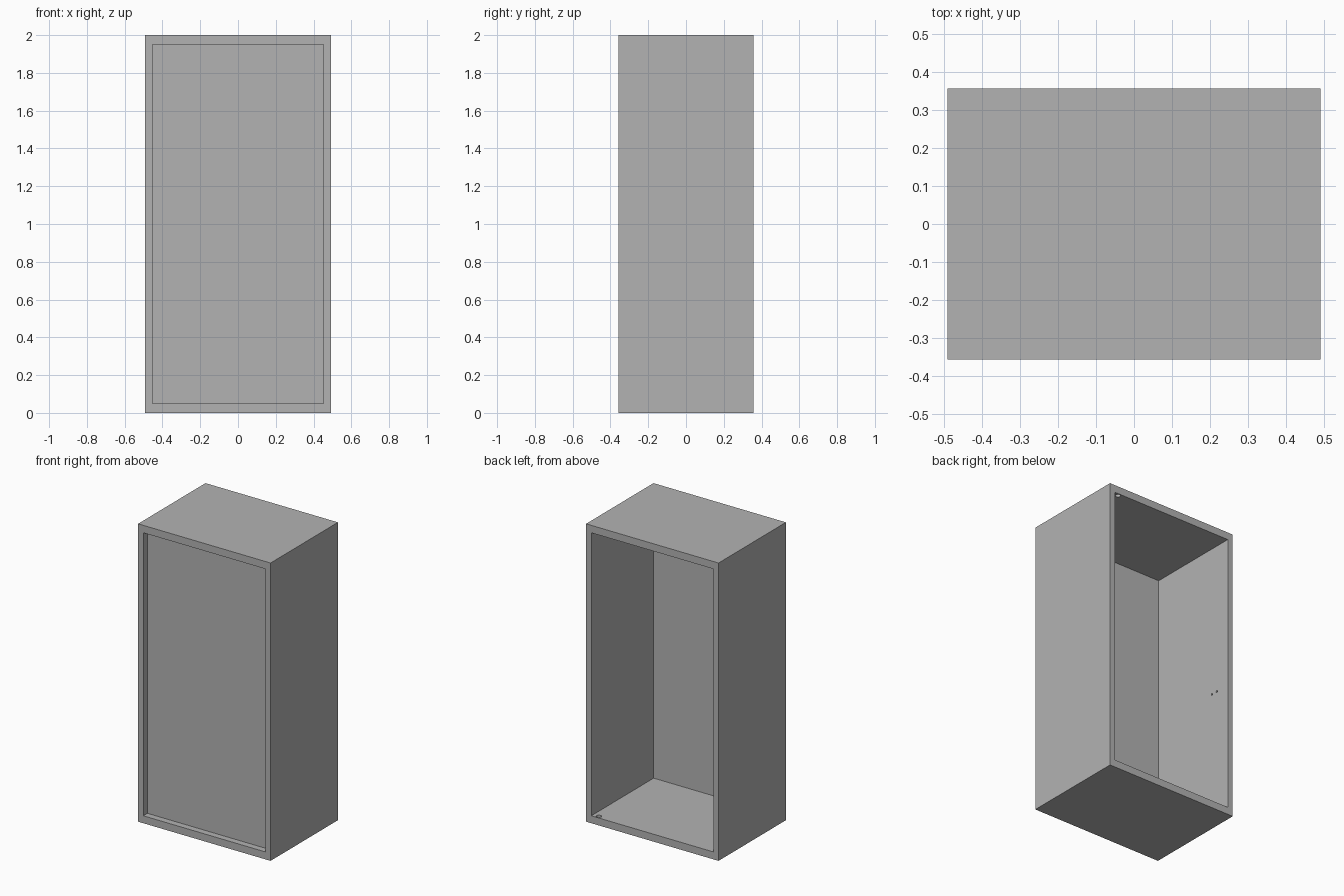
import bpy
import math

if "Cube" in bpy.data.objects:
    bpy.data.objects.remove(bpy.data.objects["Cube"], do_unlink=True)

WIDTH, DEPTH, HEIGHT = 0.984, 0.715, 2.0
SIDE, CAP = 0.039, 0.05            # thickness of the uprights and of the top/bottom
INNER_W, INNER_H = WIDTH - 2 * SIDE, HEIGHT - 2 * CAP

grey = bpy.data.materials.new("plain_grey")
grey.use_nodes = True
colour = (0.45, 0.45, 0.45, 1)
grey.diffuse_color = colour
grey.node_tree.nodes["Principled BSDF"].inputs["Base Color"].default_value = colour


def box(name, size, location):
    bpy.ops.mesh.primitive_cube_add(size=1, location=location)
    ob = bpy.context.object
    ob.name = name
    ob.scale = size
    bpy.ops.object.transform_apply(location=False, rotation=False, scale=True)
    ob.data.materials.append(grey)
    return ob


def peg(name, radius, depth, location, rotation=(0, 0, 0)):
    bpy.ops.mesh.primitive_cylinder_add(vertices=24, radius=radius, depth=depth,
                                        location=location, rotation=rotation)
    ob = bpy.context.object
    ob.name = name
    ob.data.materials.append(grey)
    return ob


def cut(target, cutter):
    cutter.hide_render = True
    mod = target.modifiers.new("cut", 'BOOLEAN')
    mod.operation = 'DIFFERENCE'
    mod.solver = 'EXACT'
    mod.object = cutter
    bpy.context.view_layer.objects.active = target
    bpy.ops.object.modifier_apply(modifier=mod.name)
    bpy.data.objects.remove(cutter, do_unlink=True)


# Hollow cabinet shell, open through front and back
shell = box("cabinet_shell", (WIDTH, DEPTH, HEIGHT), (0, 0, HEIGHT / 2))
cut(shell, box("opening_cutter", (INNER_W, DEPTH * 2, INNER_H), (0, 0, HEIGHT / 2)))

# Blind pivot sockets in floor and ceiling, beside the open back
for z in (CAP, HEIGHT - CAP):
    cut(shell, peg("socket_cutter", 0.017, 0.05, (0.412, 0.337, z)))

# Pair of small screw holes in the inner face of the right wall
for y in (0.205, 0.252):
    cut(shell, peg("screw_cutter", 0.006, 0.04, (-INNER_W / 2, y, 0.918),
                   (0, math.pi / 2, 0)))

# Thin panel closing the front, set back inside the opening
box("front_panel", (INNER_W, 0.01, INNER_H), (0, -0.309, HEIGHT / 2))
